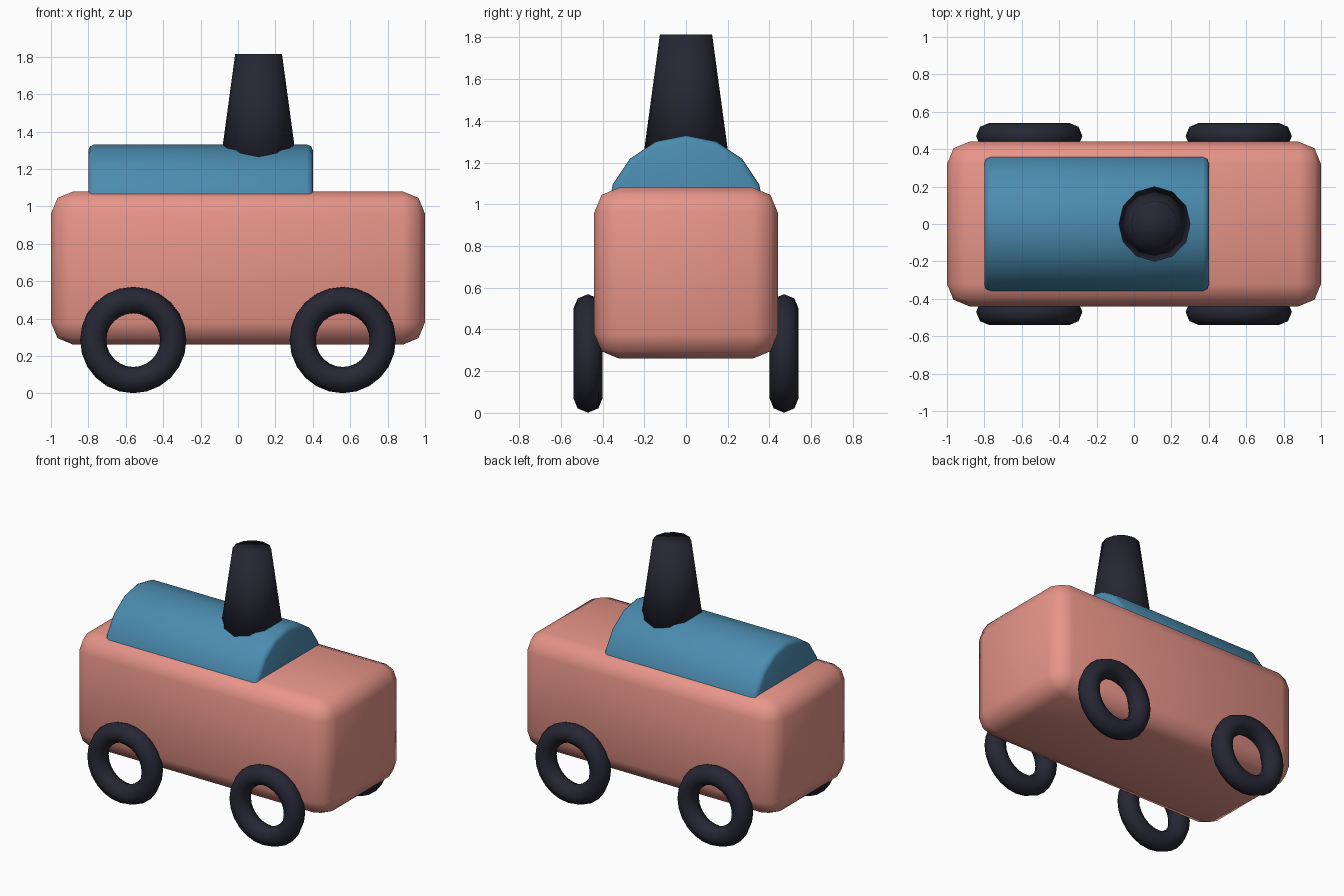
import bpy
from math import pi

cube = bpy.data.objects.get("Cube")
if cube:
    bpy.data.objects.remove(cube, do_unlink=True)


def make_material(name, rgb):
    mat = bpy.data.materials.new(name)
    mat.use_nodes = True
    colour = (*rgb, 1)
    mat.diffuse_color = colour
    mat.node_tree.nodes["Principled BSDF"].inputs["Base Color"].default_value = colour
    return mat


pink = make_material("salmon pink", (0.8, 0.3, 0.25))
blue = make_material("mid blue", (0.07, 0.26, 0.43))
dark = make_material("dark navy", (0.02, 0.02, 0.035))


def finish(name, mat, bevel=0):
    """Name, colour, round and smooth the newly added primitive."""
    obj = bpy.context.object
    obj.name = obj.data.name = name
    obj.data.materials.append(mat)
    bpy.ops.object.transform_apply(location=False, rotation=True, scale=True)
    if bevel:
        mod = obj.modifiers.new("rounded edges", "BEVEL")
        mod.width = bevel
        mod.segments = 2
        mod.limit_method = "ANGLE"
        mod.angle_limit = pi / 4
    bpy.ops.object.shade_smooth()
    return obj


# Body: a rounded box
bpy.ops.mesh.primitive_cube_add(size=1, location=(0, 0, 0.67))
bpy.context.object.scale = (2, 0.88, 0.82)
finish("body", pink, 0.12)

# Boiler: a lying cylinder sunk into the body
bpy.ops.mesh.primitive_cylinder_add(vertices=16, radius=0.38, depth=1.2,
                                    location=(-0.2, 0, 0.95), rotation=(0, pi / 2, 0))
finish("boiler", blue, 0.03)

# Chimney: a tapered cone standing in the boiler
bpy.ops.mesh.primitive_cone_add(vertices=12, radius1=0.21, radius2=0.125,
                                depth=0.625, location=(0.11, 0, 1.5025))
finish("chimney", dark)

# Wheels: four open rings
for end, x in (("front", 0.56), ("rear", -0.56)):
    for side, y in (("left", 0.47), ("right", -0.47)):
        bpy.ops.mesh.primitive_torus_add(major_radius=0.214, minor_radius=0.07,
                                         major_segments=24, minor_segments=8,
                                         location=(x, y, 0.285), rotation=(pi / 2, 0, 0))
        finish(f"{end}_{side}_wheel", dark)
